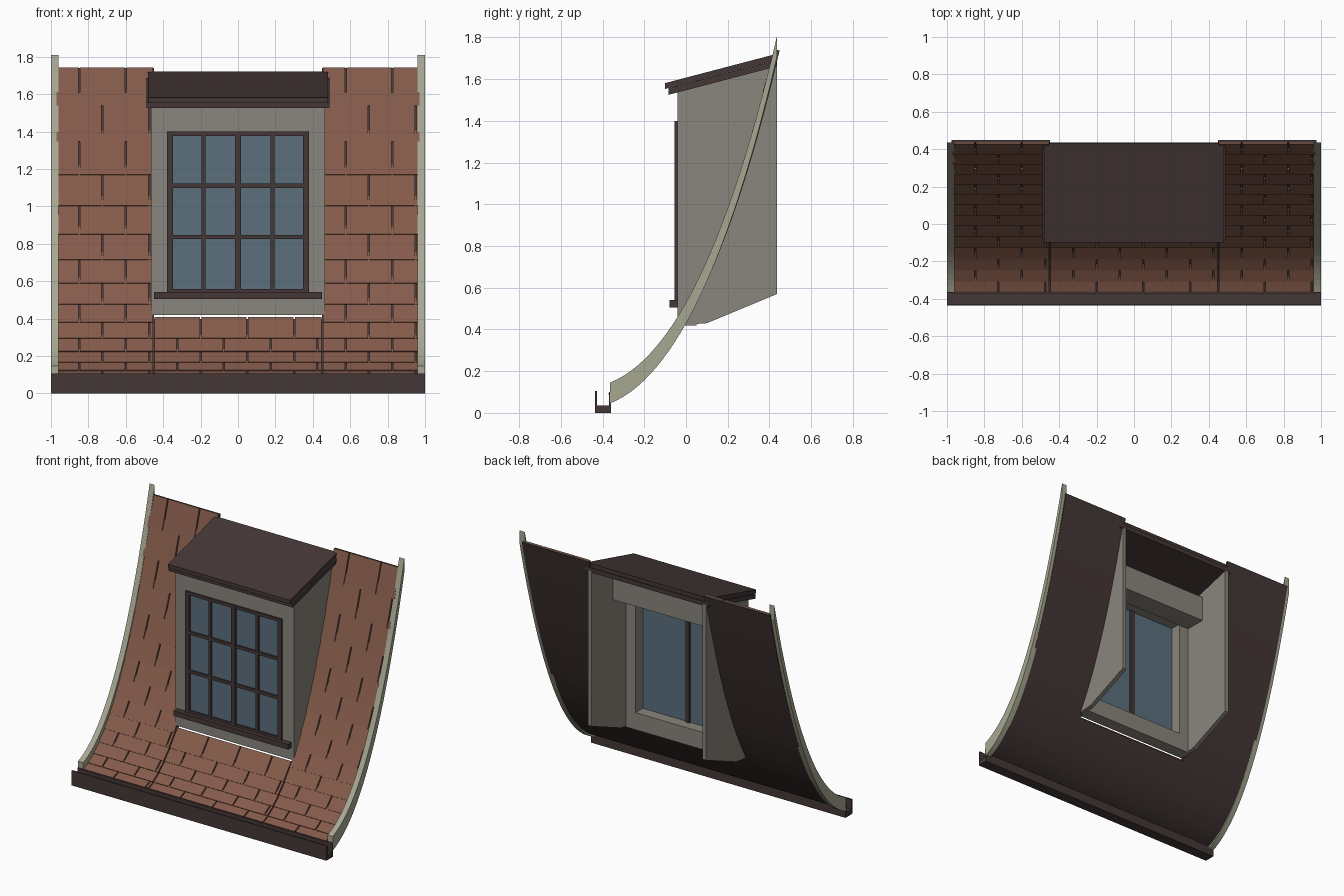
import bpy, bmesh
from mathutils import Vector

cube = bpy.data.objects.get("Cube")
if cube:
    bpy.data.objects.remove(cube, do_unlink=True)


def material(name, rgb):
    m = bpy.data.materials.new(name)
    m.use_nodes = True
    m.diffuse_color = (*rgb, 1)
    m.node_tree.nodes["Principled BSDF"].inputs["Base Color"].default_value = (*rgb, 1)
    return m


TILE = material("clay tile", (0.235, 0.105, 0.070))
TRIM = material("dark brown trim", (0.059, 0.038, 0.038))
WALL = material("grey render", (0.250, 0.237, 0.200))
GLASS = material("blue grey glass", (0.105, 0.163, 0.208))
VERGE = material("pale verge", (0.390, 0.390, 0.290))


def finish(name, bm, mat):
    bmesh.ops.recalc_face_normals(bm, faces=bm.faces)
    mesh = bpy.data.meshes.new(name)
    bm.to_mesh(mesh)
    bm.free()
    mesh.materials.append(mat)
    ob = bpy.data.objects.new(name, mesh)
    bpy.context.collection.objects.link(ob)
    return ob


def add_prism(bm, x0, x1, outline):
    """Extrude a closed (y, z) outline from x0 to x1."""
    a = [bm.verts.new((x0, y, z)) for y, z in outline]
    b = [bm.verts.new((x1, y, z)) for y, z in outline]
    n = len(outline)
    bm.faces.new(a)
    bm.faces.new(b[::-1])
    for i in range(n):
        j = (i + 1) % n
        bm.faces.new((a[i], b[i], b[j], a[j]))


def add_box(bm, x0, x1, y0, y1, z0, z1):
    add_prism(bm, x0, x1, [(y0, z0), (y1, z0), (y1, z1), (y0, z1)])


def prism(name, x0, x1, outline, mat):
    bm = bmesh.new()
    add_prism(bm, x0, x1, outline)
    return finish(name, bm, mat)


def box(name, x0, x1, y0, y1, z0, z1, mat):
    bm = bmesh.new()
    add_box(bm, x0, x1, y0, y1, z0, z1)
    return finish(name, bm, mat)


# Swept roof curve in the (y, z) plane
P0, P1, P2 = Vector((-0.365, 0.075)), Vector((0.091, 0.255)), Vector((0.437, 1.74))
ROWS = 14
HALF = 0.45      # half width of the dormer opening
EDGE = 0.965     # half width of the tiled area


def curve(t, off=0.0):
    p = P0 * (1 - t) ** 2 + P1 * 2 * t * (1 - t) + P2 * t * t
    d = ((P1 - P0) * (1 - t) + (P2 - P1) * t).normalized()
    return p + Vector((-d.y, d.x)) * off


def sweep(name, x0, x1, t1, low, high, mat):
    """Solid band following the roof curve, between two edge functions."""
    bm = bmesh.new()
    steps = 28
    rings = []
    for i in range(steps + 1):
        t = t1 * i / steps
        lo, hi = low(t), high(t)
        rings.append([bm.verts.new((x, *p)) for x, p in
                      ((x0, lo), (x1, lo), (x1, hi), (x0, hi))])
    for r, s in zip(rings, rings[1:]):
        for k in range(4):
            m = (k + 1) % 4
            bm.faces.new((r[k], r[m], s[m], s[k]))
    bm.faces.new(rings[0])
    bm.faces.new(rings[-1])
    return finish(name, bm, mat)


# Roof deck, tile courses and verges
def tiles(name, x0, x1, rows):
    bm = bmesh.new()
    width, gap = 0.25, 0.004
    for row in range(rows):
        ta = row / ROWS
        tb = min((row + 1.35) / ROWS, 1.0)
        outline = [curve(ta, 0.010), curve(tb, 0), curve(tb, 0.010), curve(ta, 0.020)]
        x = x0 - (width / 2 if row % 2 else 0)
        while x < x1 - 0.01:
            a, b = max(x, x0), min(x + width, x1)
            add_prism(bm, a + gap, b - gap, outline)
            x += width
    return finish(name, bm, TILE)


for name, x0, x1, rows in (("right", -EDGE - 0.01, -HALF, ROWS),
                           ("middle", -HALF, HALF, 5),
                           ("left", HALF, EDGE + 0.01, ROWS)):
    t1 = 1.0 if rows == ROWS else 5.3 / ROWS
    sweep(name + "_roof_deck", x0, x1, t1,
          lambda t: curve(t, -0.012), lambda t: curve(t, 0.0), TRIM)
    tiles(name + "_tiles", x0, x1, rows)

for name, x0, x1 in (("right_verge", -1, -0.96), ("left_verge", 0.96, 1)):
    sweep(name, x0, x1, 1.0, lambda t: curve(t) - Vector((0, 0.03)),
          lambda t: curve(t) + Vector((0, 0.07)), VERGE)

# Gutter
prism("gutter", -1, 1, [(-0.437, 0), (-0.36, 0), (-0.36, 0.10), (-0.37, 0.10),
                        (-0.37, 0.035), (-0.427, 0.035), (-0.427, 0.105),
                        (-0.437, 0.105)], TRIM)

# Dormer cheeks
for name, x0, x1 in (("right_cheek", -0.465, -0.435), ("left_cheek", 0.435, 0.465)):
    prism(name, x0, x1, [(-0.038, 0.42), (0.10, 0.43), (0.437, 0.57),
                         (0.437, 1.67), (-0.038, 1.54)], WALL)

# Dormer front wall around the window opening
bm = bmesh.new()
add_box(bm, -0.46, 0.46, -0.04, 0.05, 0.418, 0.54)
for s in (-1, 1):
    add_box(bm, min(s * 0.36, s * 0.46), max(s * 0.36, s * 0.46), -0.04, 0.05, 0.54, 1.39)
add_box(bm, -0.46, 0.46, -0.04, 0.05, 1.39, 1.54)
finish("front_wall", bm, WALL)
box("lintel", -0.435, 0.435, 0.05, 0.20, 1.38, 1.56, WALL)


# Dormer roof: two sloping layers
def slab(name, half, y0, y1, z0, thick):
    z1 = z0 + (y1 - y0) * 0.262
    prism(name, -half, half, [(y0, z0), (y1, z1), (y1, z1 + thick), (y0, z0 + thick)], TRIM)


slab("dormer_roof_cap", 0.48, -0.10, 0.43, 1.553, 0.028)
slab("dormer_roof_fascia", 0.488, -0.083, 0.437, 1.525, 0.032)

# Window
box("window_glass", -0.365, 0.365, -0.040, -0.030, 0.54, 1.395, GLASS)
bm = bmesh.new()
for s in (-1, 1):
    add_box(bm, s * 0.363 - 0.016, s * 0.363 + 0.016, -0.055, -0.035, 0.53, 1.40)
    add_box(bm, s * 0.185 - 0.010, s * 0.185 + 0.010, -0.053, -0.035, 0.53, 1.39)
for z in (0.548, 0.835, 1.11, 1.388):
    add_box(bm, -0.37, 0.37, -0.052, -0.035, z - 0.011, z + 0.011)
add_box(bm, -0.015, 0.015, -0.056, -0.015, 0.53, 1.40)
finish("window_frame", bm, TRIM)
box("window_sill", -0.45, 0.45, -0.08, -0.035, 0.505, 0.542, TRIM)
